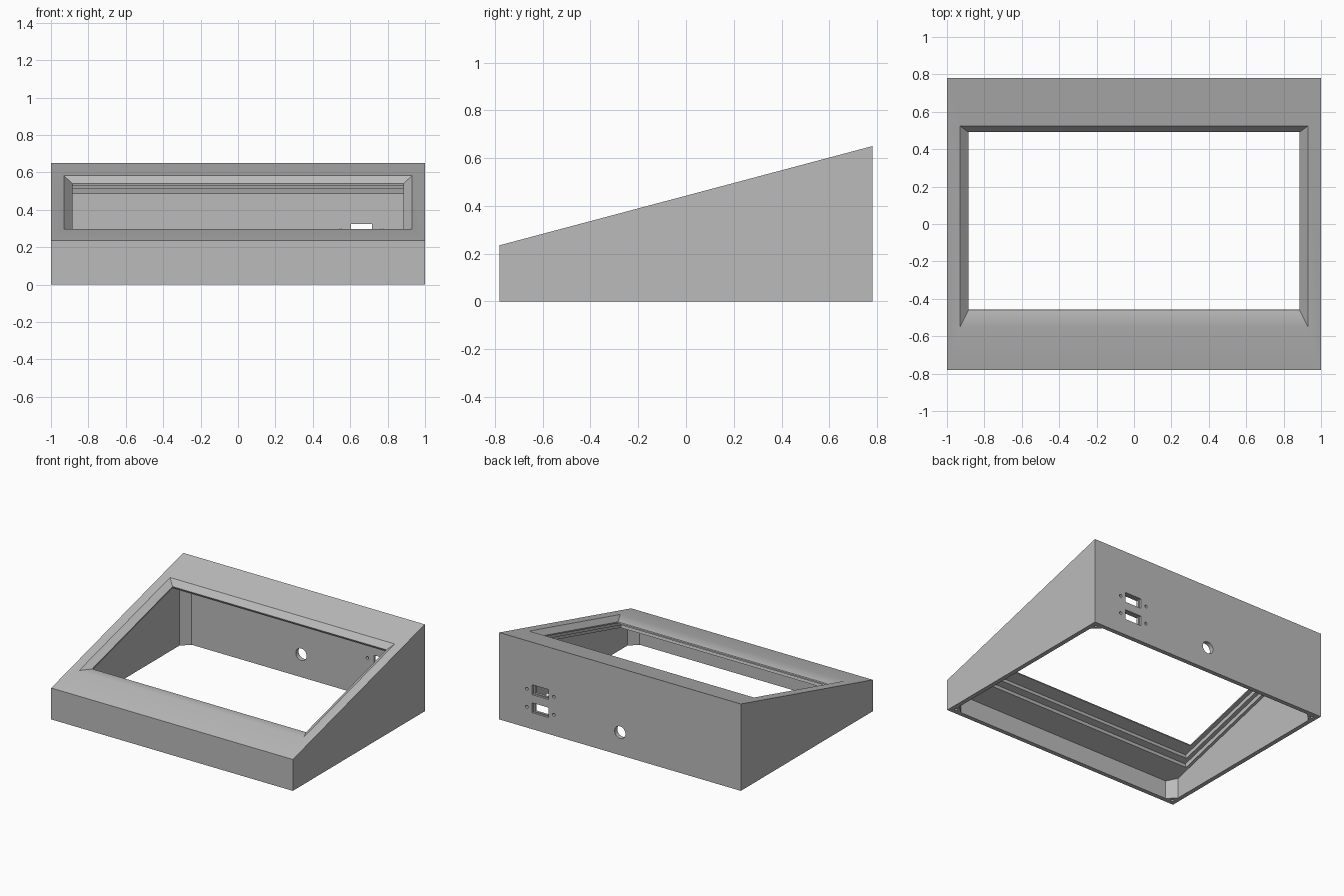
import bpy
import bmesh
from math import atan2, cos, sin, tau
from mathutils import Matrix, Vector

if "Cube" in bpy.data.objects:
    bpy.data.objects.remove(bpy.data.objects["Cube"], do_unlink=True)

HALF_X, HALF_Y = 1.0, 0.78
FRONT_Z, BACK_Z = 0.235, 0.65
WALL, POST, ROOF = 0.033, 0.06, 0.107
MID_Z = (FRONT_Z + BACK_Z) / 2
SLOPE = (BACK_Z - FRONT_Z) / (2 * HALF_Y)

grey = bpy.data.materials.new("housing grey")
grey.use_nodes = True
grey.diffuse_color = (0.5, 0.5, 0.5, 1)
grey.node_tree.nodes["Principled BSDF"].inputs["Base Color"].default_value = (0.5, 0.5, 0.5, 1)


def loft(bm, rings):
    """Closed solid through rings that share a point count."""
    loops = [[bm.verts.new(p) for p in ring] for ring in rings]
    n = len(loops[0])
    for a, b in zip(loops, loops[1:]):
        for i in range(n):
            bm.faces.new((a[i], a[(i + 1) % n], b[(i + 1) % n], b[i]))
    bm.faces.new(loops[0])
    bm.faces.new(loops[-1])


def finish(bm, name):
    bmesh.ops.recalc_face_normals(bm, faces=bm.faces)
    mesh = bpy.data.meshes.new(name)
    bm.to_mesh(mesh)
    bm.free()
    mesh.materials.append(grey)
    obj = bpy.data.objects.new(name, mesh)
    bpy.context.collection.objects.link(obj)
    return obj


def solid(name, rings):
    bm = bmesh.new()
    loft(bm, rings)
    return finish(bm, name)


def slope_z(y):
    return MID_Z + SLOPE * y


def rect(hx, y0, y1):
    return [(-hx, y0), (hx, y0), (hx, y1), (-hx, y1)]


# Wedge-shaped outer body
outline = rect(HALF_X, -HALF_Y, HALF_Y)
housing = solid("housing", [[(x, y, 0) for x, y in outline],
                            [(x, y, slope_z(y)) for x, y in outline]])

# Open-bottom cavity, corners cut off to leave screw posts
ix, iy = HALF_X - WALL, HALF_Y - WALL
plan = [(-ix + POST, -iy), (ix - POST, -iy), (ix, -iy + POST), (ix, iy - POST),
        (ix - POST, iy), (-ix + POST, iy), (-ix, iy - POST), (-ix, -iy + POST)]
cavity = solid("cavity_cutter", [[(x, y, -0.1) for x, y in plan],
                                 [(x, y, slope_z(y) - ROOF) for x, y in plan]])

# Bevelled window with a stepped pocket beneath: half width, front, back, depth
tilt = Matrix.Translation((0, 0, MID_Z)) @ Matrix.Rotation(atan2(SLOPE, 1), 4, "X")
steps = [(0.975, -0.653, 0.587, 0.0325), (0.885, -0.485, 0.499, -0.0325),
         (0.885, -0.485, 0.499, -0.042),
         (0.915, -0.575, 0.533, -0.042), (0.915, -0.575, 0.533, -0.072),
         (0.945, -0.625, 0.555, -0.072), (0.945, -0.625, 0.555, -0.2)]
window = solid("window_cutter", [[tilt @ Vector((x, y, d)) for x, y in rect(hx, a, b)]
                                 for hx, a, b, d in steps])

# Recessed ports, cable hole and screw holes
bm = bmesh.new()


def port(x, z):
    rings = []
    for hw, hh, y in ((0.068, 0.037, 0.82), (0.068, 0.037, 0.765),
                      (0.056, 0.03, 0.765), (0.056, 0.03, 0.7)):
        rings.append([(x + px, y, z + pz) for px, pz in rect(hw, -hh, hh)])
    loft(bm, rings)


def hole(centre, radius, axis, length, sides=16):
    c, a = Vector(centre), Vector(axis)
    u = a.orthogonal().normalized()
    v = a.cross(u)
    loft(bm, [[c + a * s + (u * cos(tau * i / sides) + v * sin(tau * i / sides)) * radius
               for i in range(sides)] for s in (-length, length)])


for z in (0.295, 0.16):
    port(0.66, z)
    for side in (-1, 1):
        hole((0.66 + side * 0.112, HALF_Y, z - 0.005), 0.011, (0, 1, 0), 0.08)
hole((0, HALF_Y, 0.17), 0.045, (0, 1, 0), 0.08, 32)
for sx in (-1, 1):
    for sy in (-1, 1):
        hole((sx * 0.957, sy * 0.737, 0), 0.011, (0, 0, 1), 0.08)
holes = finish(bm, "hole_cutter")

# Cut everything out of the body
bpy.context.view_layer.objects.active = housing
for cutter in (cavity, window, holes):
    cutter.hide_render = True
    mod = housing.modifiers.new(cutter.name, "BOOLEAN")
    mod.operation = "DIFFERENCE"
    mod.solver = "EXACT"
    mod.object = cutter
    bpy.ops.object.modifier_apply(modifier=mod.name)
    bpy.data.objects.remove(cutter, do_unlink=True)

bpy.ops.object.select_all(action="DESELECT")
housing.select_set(True)
bpy.ops.object.shade_smooth_by_angle(angle=0.52)
